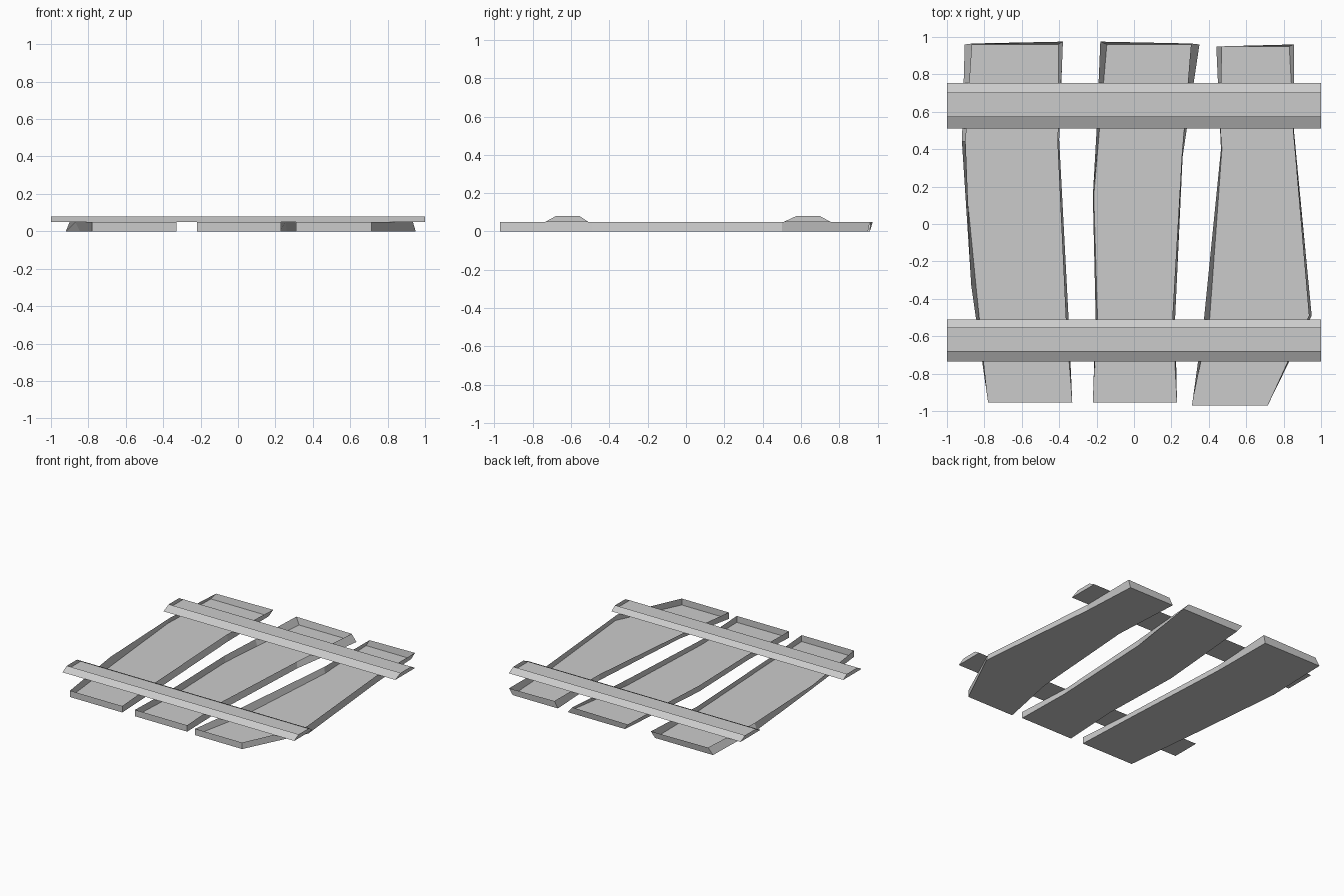
import bpy

if "Cube" in bpy.data.objects:
    bpy.data.objects.remove(bpy.data.objects["Cube"])


def open_tray(name, base, rim):
    """Shell with a closed underside and side walls, open on top."""
    n = len(base)
    faces = [tuple(reversed(range(n)))]
    faces += [(i, (i + 1) % n, n + (i + 1) % n, n + i) for i in range(n)]
    mesh = bpy.data.meshes.new(name)
    mesh.from_pydata(base + rim, [], faces)
    mesh.update()
    obj = bpy.data.objects.new(name, mesh)
    bpy.context.collection.objects.link(obj)
    return obj


def plank(name, right, left):
    """Edge points are (y, bottom x, rim x, rim y shift); right edge runs
    front to back, left edge runs back to front."""
    pts = right + left
    base = [(xb, y, 0) for y, xb, xt, dy in pts]
    rim = [(xt, y + dy, 0.05) for y, xb, xt, dy in pts]
    return open_tray(name, base, rim)


# Three warped planks with hollow backs
plank("left_plank",
      [(-0.955, -0.33, -0.33, 0), (-0.5, -0.35, -0.365, 0),
       (0.45, -0.40, -0.41, 0), (0.96, -0.405, -0.38, 0.015)],
      [(0.96, -0.905, -0.865, 0.005), (0.44, -0.92, -0.90, 0),
       (-0.33, -0.845, -0.87, 0), (-0.955, -0.78, -0.78, 0)])
plank("middle_plank",
      [(-0.955, 0.23, 0.23, 0), (-0.5, 0.22, 0.205, 0),
       (0.36, 0.26, 0.255, 0), (0.96, 0.35, 0.305, 0.005)],
      [(0.96, -0.145, -0.18, 0.015), (0.5, -0.185, -0.20, 0),
       (0.15, -0.215, -0.22, 0), (-0.5, -0.195, -0.205, 0),
       (-0.955, -0.22, -0.22, 0)])
plank("right_plank",
      [(-0.97, 0.715, 0.715, 0), (-0.49, 0.95, 0.935, 0),
       (0.5, 0.855, 0.85, 0), (0.95, 0.83, 0.855, 0.01)],
      [(0.95, 0.44, 0.47, 0), (0.4, 0.47, 0.465, 0),
       (-0.5, 0.405, 0.375, 0), (-0.97, 0.31, 0.31, 0)])


# Two cross bars with sloped long sides
def bar(name, y0, y1, y2, y3):
    def rect(a, b, z):
        return [(-1, a, z), (1, a, z), (1, b, z), (-1, b, z)]
    return open_tray(name, rect(y0, y3, 0.05), rect(y1, y2, 0.08))


bar("front_cross_bar", -0.735, -0.68, -0.555, -0.51)
bar("back_cross_bar", 0.51, 0.575, 0.70, 0.755)
